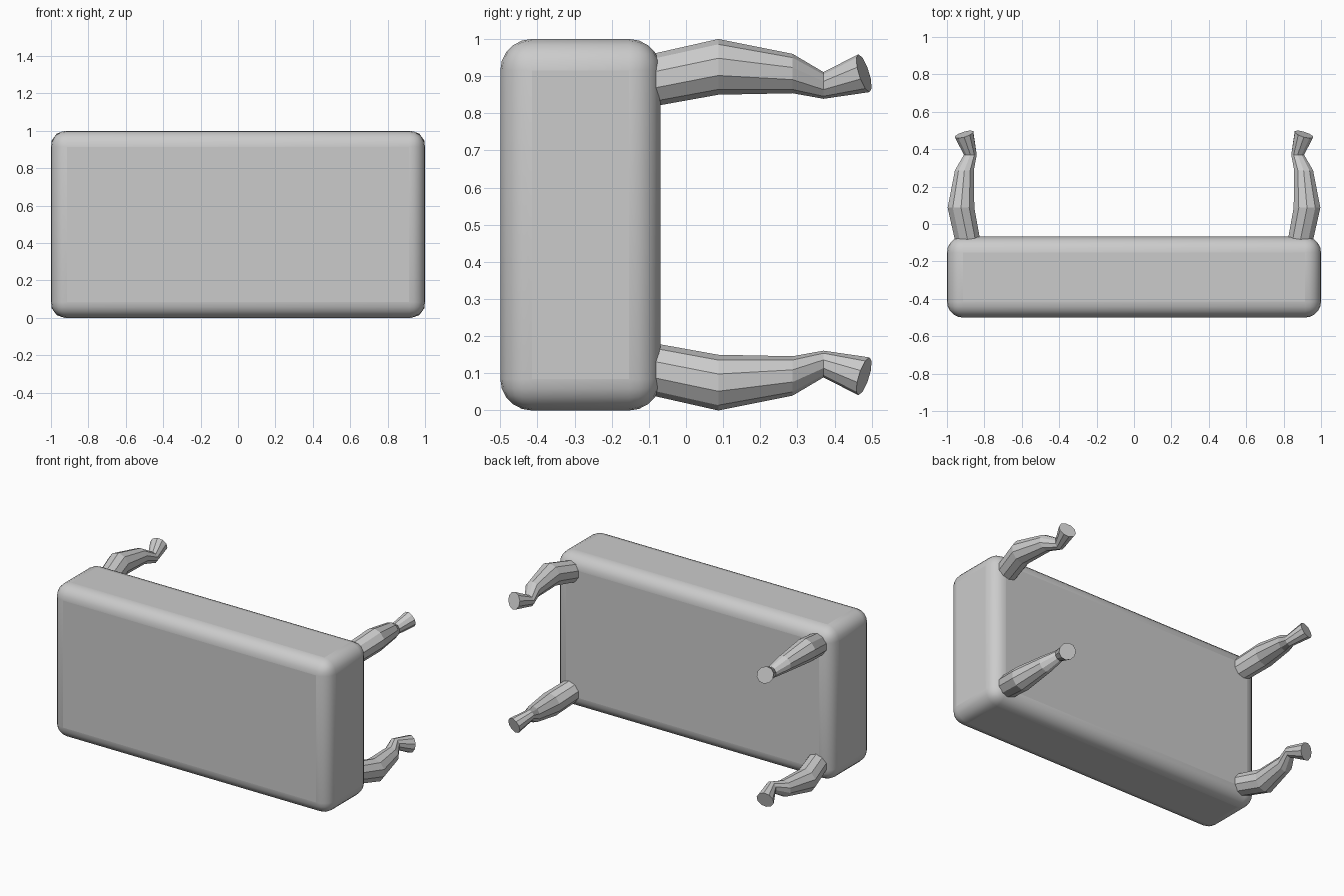
import bpy, bmesh, math

if "Cube" in bpy.data.objects:
    bpy.data.objects.remove(bpy.data.objects["Cube"])

grey = bpy.data.materials.new("plain_grey")
grey.diffuse_color = (0.6, 0.6, 0.6, 1)
grey.use_nodes = True
grey.node_tree.nodes["Principled BSDF"].inputs["Base Color"].default_value = grey.diffuse_color


def finish(name, bm):
    bmesh.ops.recalc_face_normals(bm, faces=bm.faces[:])
    mesh = bpy.data.meshes.new(name)
    bm.to_mesh(mesh)
    bm.free()
    mesh.materials.append(grey)
    obj = bpy.data.objects.new(name, mesh)
    bpy.context.collection.objects.link(obj)
    return obj


# Rounded cushion block, tipped on its long side
bm = bmesh.new()
bmesh.ops.create_cube(bm, size=1)
for v in bm.verts:
    v.co = (v.co.x * 2, v.co.y * 0.432 - 0.284, v.co.z + 0.5)
seat = finish("seat", bm)
bevel = seat.modifiers.new("rounding", "BEVEL")
bevel.width = 0.085
bevel.segments = 5
bpy.context.view_layer.objects.active = seat
seat.select_set(True)
bpy.ops.object.shade_smooth_by_angle(angle=math.radians(35))

# Leg rings: y, distance from the corner, radius, tilt toward the corner
RINGS = [(-0.13, 0.119, 0.070, 0),
         (0.087, 0.075, 0.075, 0),
         (0.287, 0.093, 0.053, 0),
         (0.370, 0.125, 0.036, 0),
         (0.479, 0.092, 0.051, 0.29)]
SIDES = 10


def leg(name, sx, sz):
    bm = bmesh.new()
    loops = []
    for y, inset, r, tilt in RINGS:
        loop = []
        for k in range(SIDES):
            a = 2 * math.pi * k / SIDES
            dx, dz = r * math.sin(a), r * math.cos(a)
            loop.append(bm.verts.new((sx * (1 - inset - dx),
                                      y + tilt * (dx + dz),
                                      0.5 + sz * (0.5 - inset - dz))))
        loops.append(loop)
    for a, b in zip(loops, loops[1:]):
        for k in range(SIDES):
            n = (k + 1) % SIDES
            bm.faces.new((a[k], a[n], b[n], b[k]))
    bm.faces.new(loops[0])
    bm.faces.new(loops[-1])
    finish(name, bm)


# Four curved legs, mirrored to each corner
for side, sx in (("right", 1), ("left", -1)):
    for level, sz in (("upper", 1), ("lower", -1)):
        leg(f"{level}_{side}_leg", sx, sz)
